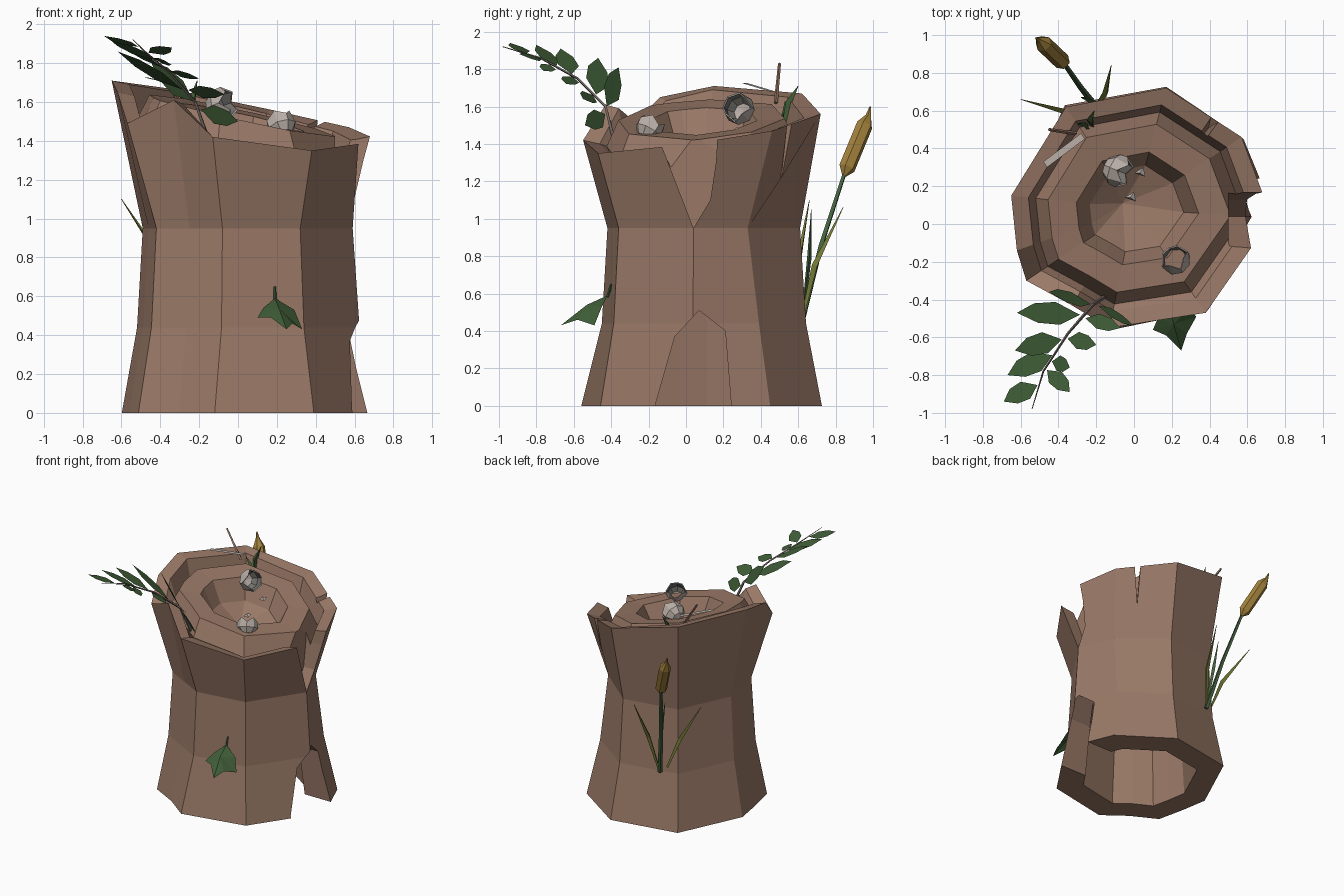
import bpy, bmesh, math
from mathutils import Vector, Matrix

if "Cube" in bpy.data.objects:
    bpy.data.objects.remove(bpy.data.objects["Cube"], do_unlink=True)


def material(name, rgb):
    m = bpy.data.materials.new(name)
    m.use_nodes = True
    m.diffuse_color = (*rgb, 1)
    m.node_tree.nodes["Principled BSDF"].inputs["Base Color"].default_value = (*rgb, 1)
    return m


BARK = material("bark brown", (0.32, 0.19, 0.135))
LEAF = material("leaf green", (0.05, 0.11, 0.038))
STEM = material("stem green", (0.06, 0.12, 0.05))
GRASS = material("grass olive", (0.19, 0.21, 0.04))
REED = material("reed head tan", (0.36, 0.22, 0.045))
TWIG = material("twig grey", (0.16, 0.13, 0.115))
SHELL = material("shell grey", (0.17, 0.165, 0.15))
PALE = material("shell pale", (0.48, 0.42, 0.38))


def make(name, verts, faces, *mats):
    mesh = bpy.data.meshes.new(name)
    mesh.from_pydata(verts, [], faces)
    bm = bmesh.new()
    bm.from_mesh(mesh)
    bmesh.ops.recalc_face_normals(bm, faces=bm.faces)
    bm.to_mesh(mesh)
    bm.free()
    ob = bpy.data.objects.new(name, mesh)
    bpy.context.collection.objects.link(ob)
    for m in mats:
        mesh.materials.append(m)
    return ob


def bridge(rows, n):
    """Quads joining consecutive rings of n points."""
    return [(r * n + k, r * n + (k + 1) % n, (r + 1) * n + (k + 1) % n, (r + 1) * n + k)
            for r in range(rows - 1) for k in range(n)]


def fan(start, n, tip):
    return [(start + k, start + (k + 1) % n, tip) for k in range(n)]


def tube(name, path, radii, sides, mat):
    """Flat-sided tube through the path points, closed at both ends."""
    path = [Vector(p) for p in path]
    verts = []
    for i, p in enumerate(path):
        d = path[min(i + 1, len(path) - 1)] - path[max(i - 1, 0)]
        q = d.to_track_quat("Z", "Y")
        for k in range(sides):
            a = math.tau * k / sides
            verts.append(p + q @ Vector((math.cos(a), math.sin(a), 0)) * radii[i])
    faces = bridge(len(path), sides)
    faces += [tuple(range(sides)), tuple(range(len(verts) - sides, len(verts)))]
    return make(name, verts, faces, mat)


# Stump: uneven rings joined from the bowl, over the rim, down and up into the hollow
CENTRE = Vector((0, 0.08))
waist = [(-.49, .12), (-.46, -.06), (-.42, -.24), (-.25, -.33), (-.08, -.42), (.32, -.36),
         (.59, .04), (.47, .33), (.14, .61), (-.30, .53)]
rim = [(-.65, .15, 1.71), (-.62, -.14, 1.65), (-.57, -.30, 1.49), (-.33, -.43, 1.61),
       (-.13, -.55, 1.42), (.38, -.47, 1.35), (.73, .03, 1.40), (.57, .46, 1.47),
       (.17, .72, 1.56), (-.36, .62, 1.67)]


def scaled(points, s, z):
    out = []
    for p in points:
        q = CENTRE + (Vector(p[:2]) - CENTRE) * s
        out.append((q.x, q.y, z))
    return out


def slanted(s, lift):
    """Ring parallel to the slanting cut top of the stump."""
    return [(x, y, 1.52 - .22 * x + .06 * y + lift) for x, y, _ in scaled(rim, s, 0)]


rim_inner = [(x, y, r[2] - .02) for (x, y, _), r in zip(scaled(rim, .86, 0), rim)]
root_flare = scaled(waist, 1.22, 0)
root_flare[4] = (-.12, -.56, 0)
root_flare[6:8] = [(.74, .06, 0), (.58, .45, 0)]
knee = scaled(waist, 1.06, .44)
knee[7] = (.50, .39, .44)
rings = [slanted(.36, -.15), slanted(.47, 0), slanted(.7, .01), slanted(.8, -.13),
         rim_inner, rim, scaled(waist, 1, .95), knee, root_flare,
         scaled(root_flare, .68, 0), scaled(waist, .76, .56)]
n = len(rim)
verts = [v for ring in rings for v in ring] + [(-.06, .11, 1.29), (0, .08, .6)]
tip = len(rings) * n
stump = make("stump", verts, bridge(len(rings), n) + fan(0, n, tip)
             + fan(tip - n, n, tip + 1), BARK)


def cut(outline, near, far, angle=0, origin=(0, 0)):
    """Cut an outline given in (sideways, up) through the wall, outward along an angle."""
    m = len(outline)
    vs = [(d, y, z) for d in (near, far) for y, z in outline]
    fs = [tuple(range(m)), tuple(range(m, 2 * m))] + bridge(2, m)
    cutter = make("cutter", vs, fs, BARK)
    cutter.hide_render = True
    cutter.data.transform(Matrix.Translation((*origin, 0)) @ Matrix.Rotation(angle, 4, "Z"))
    mod = stump.modifiers.new("cut", "BOOLEAN")
    mod.object, mod.operation, mod.solver = cutter, "DIFFERENCE", "EXACT"
    bpy.context.view_layer.objects.active = stump
    bpy.ops.object.modifier_apply(modifier=mod.name)
    bpy.data.objects.remove(cutter, do_unlink=True)


# Split in the side, small split behind it, and the arched root opening
cut([(.04, .95), (.13, 1.1), (.16, 1.3), (.19, 1.8), (-.25, 1.8), (-.13, 1.39)], .5, 1)
cut([(0, 1.21), (.04, 1.8), (-.05, 1.8)], -.1, .3, math.radians(55), (.43, .56))
cut([(-.17, -.1), (-.16, .02), (-.06, .37), (.07, .51), (.21, .40), (.25, -.1)], .3, 1)

# Leafy twig arching out over the front rim
twig = [Vector(p) for p in [(-.15, -.38, 1.4), (-.22, -.43, 1.6), (-.35, -.58, 1.75),
                            (-.48, -.78, 1.86), (-.54, -.98, 1.92)]]
tube("leafy_twig", twig, [.011, .009, .007, .005, .002], 4, TWIG)

# Each leaf: place along the twig, then the leaf tip
leaf_tips = [(.9, (-.45, -.36, 1.81)), (.8, (0, -.54, 1.50)), (1.3, (-.62, -.47, 1.86)),
             (1.4, (-.07, -.55, 1.64)), (2.1, (-.63, -.67, 1.91)), (2.1, (-.20, -.64, 1.72)),
             (2.5, (-.67, -.80, 1.93)), (2.7, (-.34, -.76, 1.79)),
             (2.9, (-.34, -.89, 1.88)), (3.3, (-.69, -.94, 1.94))]
verts, faces = [], []
for place, end in leaf_tips:
    i = int(place)
    base = twig[i].lerp(twig[i + 1], place - i)
    reach = Vector(end) - base
    side = twig[i + 1] - twig[i]
    side = (side - reach * side.dot(reach) / reach.length_squared).normalized()
    width = .036 + reach.length * .07
    start = len(verts)
    for t, w in ((.08, .1), (.4, 1), (.72, .85), (1, 0), (.72, -.85), (.4, -1)):
        verts.append(base + reach * t + side * w * width)
    faces.append(tuple(range(start, start + 6)))
make("twig_leaves", verts, faces, LEAF)

# Three-lobed leaf hanging on the front
lobed = [(.19, -.42, .59), (.13, -.49, .54), (.10, -.56, .49), (.17, -.59, .49),
         (.25, -.67, .43), (.28, -.58, .46), (.33, -.49, .43), (.29, -.45, .53)]
make("lobed_leaf", lobed + [(.21, -.53, .54)], fan(0, 8, 8), LEAF)
tube("lobed_leaf_stalk", [(.19, -.42, .58), (.19, -.40, .65)], [.008, .006], 4, LEAF)

# Reed and grass blades growing at the back
root = Vector((-.2, .62, .45))
tube("reed_stem", [root, (-.28, .72, .85), (-.37, .85, 1.25)], [.018, .015, .012], 4, STEM)
tube("reed_head", [(-.365, .845, 1.23), (-.38, .86, 1.27), (-.48, .955, 1.5),
                   (-.505, .975, 1.55), (-.52, .985, 1.6)],
     [.012, .045, .045, .016, .004], 6, REED)


def blade(name, points, width, mat):
    tube(name, points, [width * .5, width, width * .1], 3, mat)


blade("grass_blade_left", [root, (-.15, .69, .75), (-.12, .84, 1.06)], .018, GRASS)
blade("grass_blade_right", [root + Vector((-.06, -.01, .05)), (-.37, .60, .75),
                            (-.6, .66, 1.1)], .018, GRASS)
blade("grass_blade_middle", [root, (-.24, .66, .8), (-.28, .67, 1.05)], .014, STEM)
blade("rim_sprout_tall", [(-.22, .52, 1.5), (-.23, .55, 1.62), (-.21, .6, 1.71)], .02, LEAF)
blade("rim_sprout_short", [(-.24, .5, 1.5), (-.26, .53, 1.58), (-.3, .53, 1.63)], .014, LEAF)

# Splinter and flat pale stick on the cut top
tube("splinter", [(-.31, .48, 1.62), (-.45, .5, 1.83)], [.011, .008], 4, BARK)
make("pale_stick", [(-.48, .33, 1.725), (-.46, .30, 1.725), (-.26, .45, 1.68),
                    (-.28, .48, 1.68)], [(0, 1, 2, 3)], PALE)


# Two broken shells: pale cups with a jagged rim, a grey lining and a pale floor
def broken_shell(name, centre, axis, radius):
    sides = 8
    q = Vector(axis).to_track_quat("Z", "Y")
    verts = []
    for size, angles in ((1, (35, 72, 112)), (.9, (112, 72, 38))):
        for angle in angles:
            for k in range(sides):
                jag = (16 if k % 2 else -12) if angle == 112 else 0
                a, turn = math.radians(angle + jag), math.tau * k / sides
                spot = Vector((math.sin(a) * math.cos(turn), math.sin(a) * math.sin(turn),
                               -math.cos(a)))
                verts.append(Vector(centre) + q @ spot * radius * size)
    tip = len(verts)
    verts += [Vector(centre) - q @ Vector((0, 0, radius * s)) for s in (1, .9)]
    ob = make(name, verts, bridge(6, sides) + fan(0, sides, tip)
              + fan(tip - sides, sides, tip + 1), PALE, SHELL)
    for face in ob.data.polygons[3 * sides:5 * sides]:
        face.material_index = 1


broken_shell("front_shell", (.22, -.19, 1.49), (-.25, .45, .8), .08)
broken_shell("back_shell", (-.08, .28, 1.59), (.85, -.35, .3), .088)
for i, (x, y, z) in enumerate([(.03, .27, 1.46), (-.02, .14, 1.36)]):
    make(f"shell_chip_{i + 1}", [(x - .03, y, z), (x + .03, y - .02, z + .01),
                                 (x + .02, y + .03, z + .02), (x, y, z + .03)],
         [(0, 1, 2), (0, 1, 3), (1, 2, 3), (0, 2, 3)], PALE)
